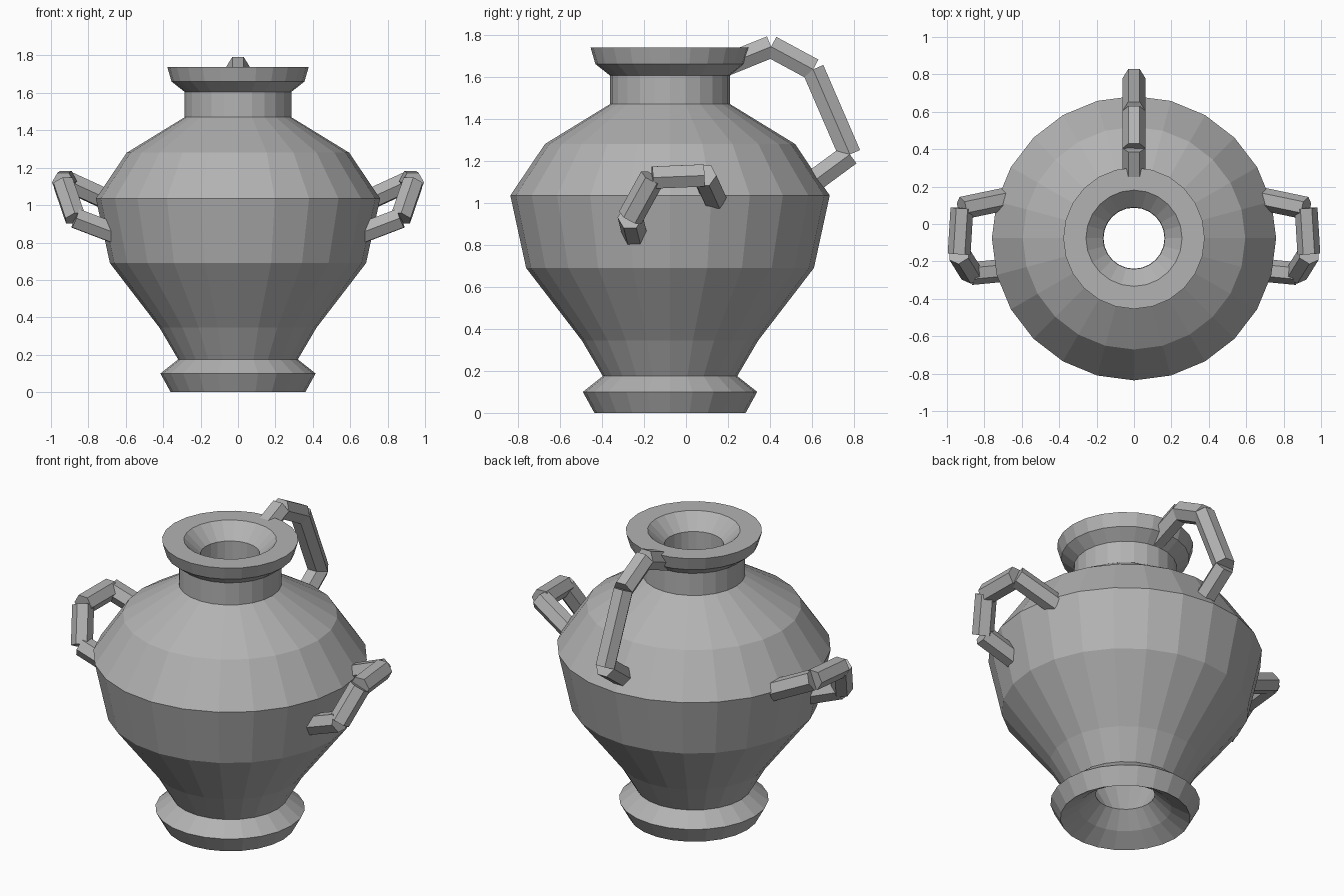
import bpy
import bmesh
import math
from mathutils import Matrix, Vector

cube = bpy.data.objects.get("Cube")
if cube:
    bpy.data.objects.remove(cube, do_unlink=True)

AXIS_Y = -0.076
SIDES = 24

clay = bpy.data.materials.new("grey_clay")
clay.use_nodes = True
colour = (0.45, 0.45, 0.45, 1)
clay.diffuse_color = colour
clay.node_tree.nodes["Principled BSDF"].inputs["Base Color"].default_value = colour


def add_object(name, bm):
    bmesh.ops.recalc_face_normals(bm, faces=bm.faces)
    mesh = bpy.data.meshes.new(name)
    bm.to_mesh(mesh)
    bm.free()
    mesh.materials.append(clay)
    obj = bpy.data.objects.new(name, mesh)
    bpy.context.collection.objects.link(obj)
    return obj


def lathe(name, profile):
    """Revolve a closed (radius, height) loop around the pot's axis."""
    bm = bmesh.new()
    rings = []
    for i in range(SIDES):
        a = math.tau * i / SIDES
        rings.append([bm.verts.new((r * math.cos(a), AXIS_Y + r * math.sin(a), z))
                      for r, z in profile])
    n = len(profile)
    for i, ring in enumerate(rings):
        nxt = rings[(i + 1) % SIDES]
        for j in range(n):
            k = (j + 1) % n
            bm.faces.new((ring[j], nxt[j], nxt[k], ring[k]))
    return add_object(name, bm)


def handle(name, path, radius=0.061):
    """Chain of straight six-sided bars between path points."""
    bm = bmesh.new()
    points = [Vector(p) for p in path]
    for a, b in zip(points, points[1:]):
        d = b - a
        turn = d.to_track_quat('Z', 'Y').to_matrix().to_4x4()
        place = (Matrix.Translation((a + b) / 2) @ turn
                 @ Matrix.Rotation(math.pi / 2, 4, 'Z'))
        bmesh.ops.create_cone(bm, cap_ends=True, segments=6, radius1=radius,
                              radius2=radius, depth=d.length, matrix=place)
    return add_object(name, bm)


# Thick-walled pot, open at the mouth and at the foot
outside = [(0.36, 0), (0.415, 0.1), (0.32, 0.175), (0.42, 0.345), (0.685, 0.69),
           (0.76, 1.035), (0.595, 1.28), (0.285, 1.47), (0.285, 1.605),
           (0.355, 1.66), (0.378, 1.738)]
inside = [(0.257, 1.738), (0.165, 1.652), (0.165, 1.403), (0.51, 1.19),
          (0.632, 1.006), (0.575, 0.742), (0.32, 0.412), (0.163, 0.148),
          (0.256, 0.062)]
lathe("pot_body", outside + inside)

# Tall back handle from the rim to the shoulder
handle("back_handle", [(0, 0.15, 1.64), (0, 0.405, 1.743), (0, 0.605, 1.635),
                       (0, 0.78, 1.23), (0, 0.59, 1.09)])

# Mirrored side handles, sloping down towards the front
side_path = [(0.68, 0.135, 1.02), (0.92, 0.085, 1.13), (0.935, -0.16, 1.12),
             (0.87, -0.265, 0.93), (0.66, -0.245, 0.85)]
for name, s in (("left_handle", 1), ("right_handle", -1)):
    handle(name, [(s * x, y, z) for x, y, z in side_path])
